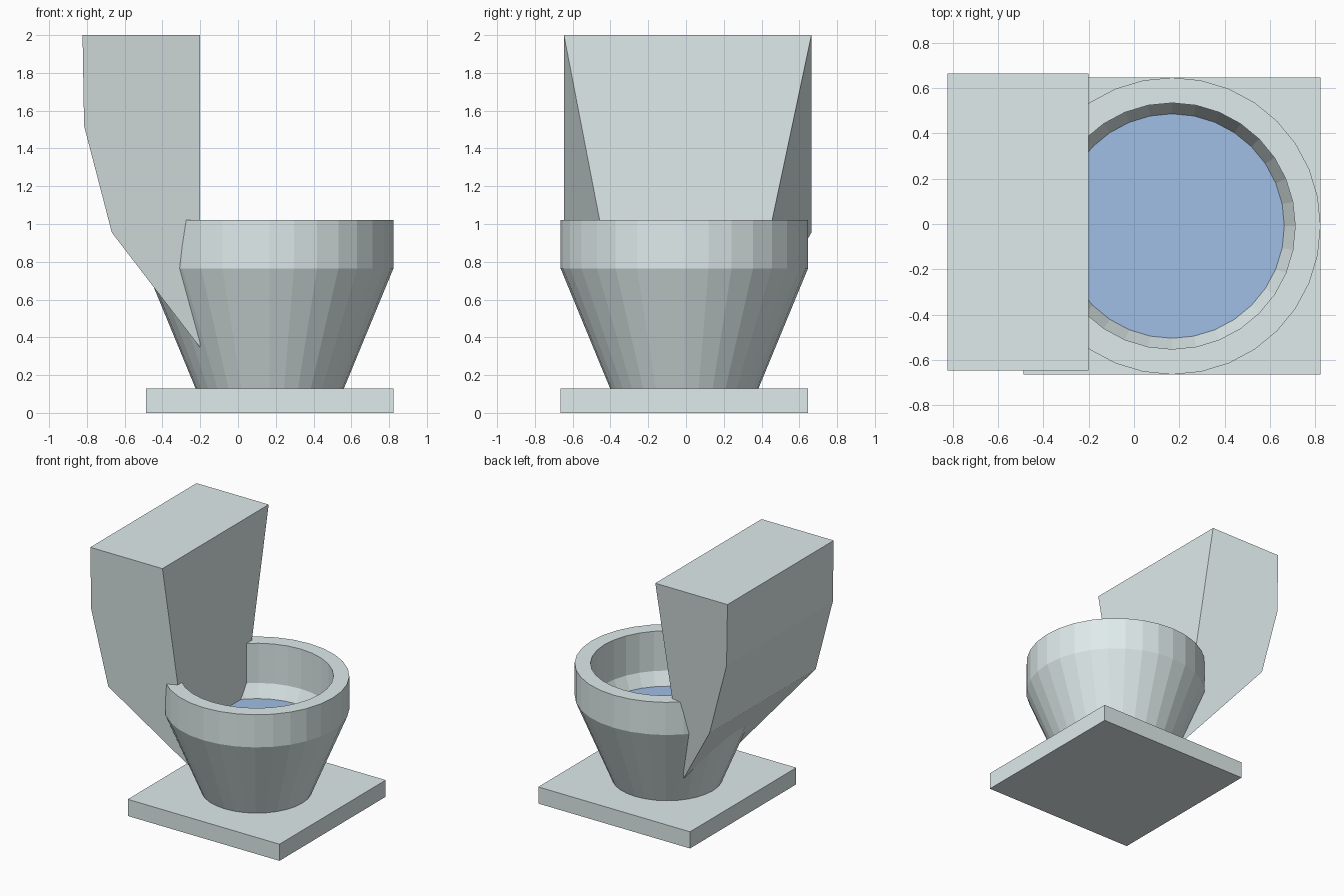
import bpy, bmesh
from math import cos, sin, tau

if "Cube" in bpy.data.objects:
    bpy.data.objects.remove(bpy.data.objects["Cube"])

CX, CY, SEG = 0.168, -0.009, 32   # bowl axis and facet count
WATER_Z = 0.61


def material(name, color):
    mat = bpy.data.materials.new(name)
    mat.diffuse_color = (*color, 1)
    mat.use_nodes = True
    mat.node_tree.nodes["Principled BSDF"].inputs["Base Color"].default_value = mat.diffuse_color
    return mat


ceramic = material("pale_ceramic", (0.74, 0.83, 0.83))
blue = material("water_blue", (0.35, 0.52, 0.79))


def mesh_object(name, verts, faces, mat):
    mesh = bpy.data.meshes.new(name)
    mesh.from_pydata(verts, [], faces)
    bm = bmesh.new()
    bm.from_mesh(mesh)
    bmesh.ops.recalc_face_normals(bm, faces=bm.faces)
    bm.to_mesh(mesh)
    bm.free()
    mesh.materials.append(mat)
    obj = bpy.data.objects.new(name, mesh)
    bpy.context.collection.objects.link(obj)
    return obj


def ring(r, z):
    return [(CX + r * cos(tau * i / SEG), CY + r * sin(tau * i / SEG), z)
            for i in range(SEG)]


# base slab
bpy.ops.mesh.primitive_cube_add(size=1, location=(CX, CY, 0.065))
base = bpy.context.object
base.name = "base_slab"
base.scale = (1.31, 1.31, 0.13)
base.data.materials.append(ceramic)

# bowl: outer wall, flat rim, inner wall down to the water
profile = [(0.393, 0.13), (0.655, 0.765), (0.655, 1.02),
           (0.543, 1.02), (0.543, 0.71), (0.495, WATER_Z)]
verts = [v for r, z in profile for v in ring(r, z)]
faces = [(k * SEG + i, k * SEG + (i + 1) % SEG,
          (k + 1) * SEG + (i + 1) % SEG, (k + 1) * SEG + i)
         for k in range(len(profile) - 1) for i in range(SEG)]
mesh_object("bowl", verts, faces, ceramic)

# water disc
water = mesh_object("water", ring(0.495, WATER_Z), [tuple(range(SEG))], blue)
if water.data.polygons[0].normal.z < 0:
    water.data.flip_normals()

# tank: side profile (x, z, y centre, half width), tapering to the low front edge
side = [(-0.2, 0.345, -0.007, 0.32), (-0.2, 2.0, 0.009, 0.655),
        (-0.823, 2.0, 0.009, 0.655), (-0.815, 1.52, 0.009, 0.655),
        (-0.668, 0.955, 0.009, 0.655)]
n = len(side)
verts = [(x, c + s * w, z) for s in (-1, 1) for x, z, c, w in side]
faces = [tuple(range(n)), tuple(range(2 * n - 1, n - 1, -1))]
faces += [(i, (i + 1) % n, n + (i + 1) % n, n + i) for i in range(n)]
mesh_object("tank", verts, faces, ceramic)
